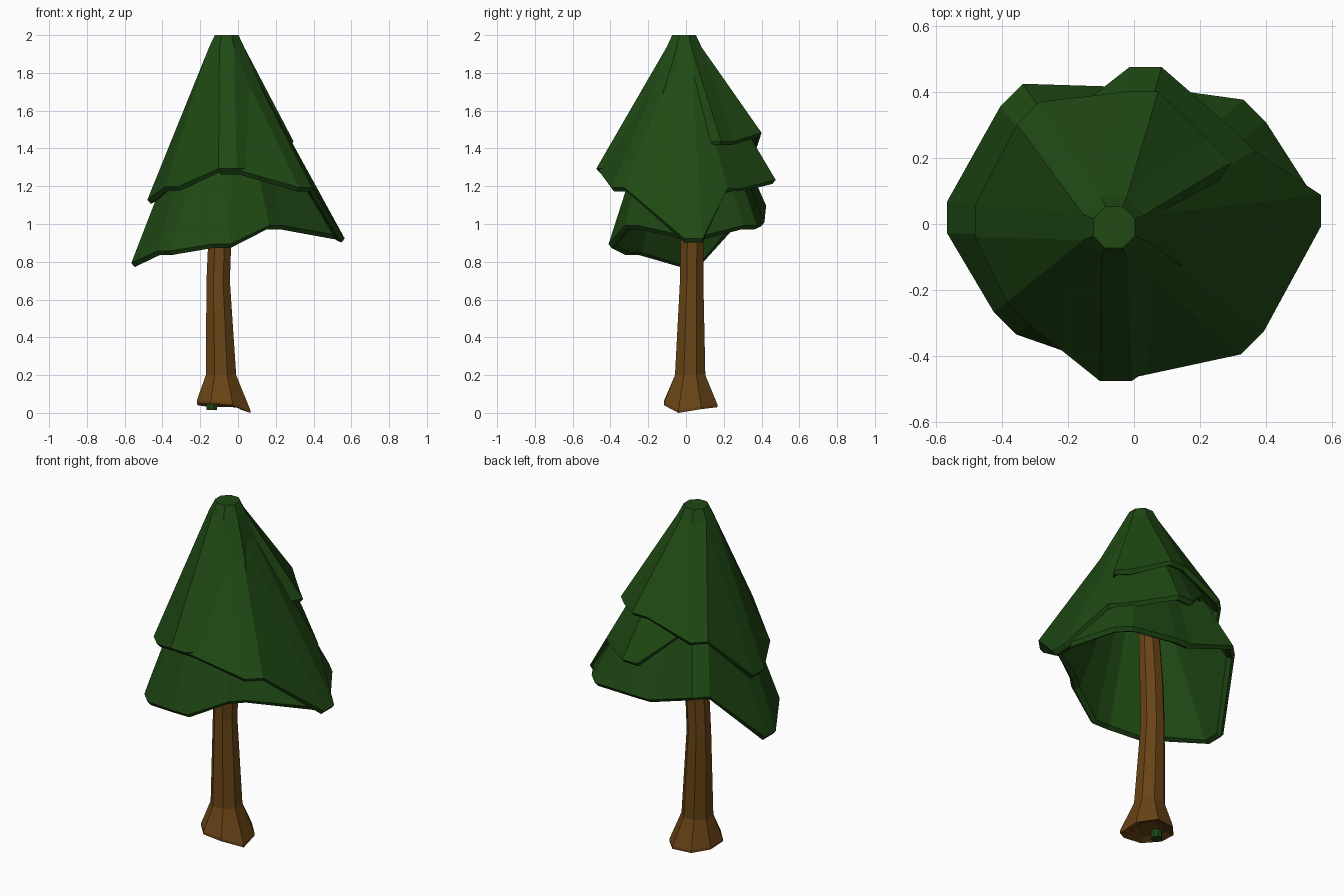
import bpy, bmesh
from math import sin, cos, radians

if "Cube" in bpy.data.objects:
    bpy.data.objects.remove(bpy.data.objects["Cube"])


def material(name, rgb):
    m = bpy.data.materials.new(name)
    m.diffuse_color = (*rgb, 1)
    m.use_nodes = True
    m.node_tree.nodes["Principled BSDF"].inputs["Base Color"].default_value = m.diffuse_color
    return m


GREEN = material("leaf_green", (0.014, 0.067, 0.007))
BROWN = material("bark_brown", (0.14, 0.058, 0.008))


def loft(name, rings, mat, cap_start=True, cap_end=True):
    """Skin a list of equal-length point rings."""
    bm = bmesh.new()
    loops = [[bm.verts.new(p) for p in ring] for ring in rings]
    n = len(loops[0])
    for a, b in zip(loops, loops[1:]):
        for i in range(n):
            j = (i + 1) % n
            bm.faces.new((a[i], a[j], b[j], b[i]))
    if cap_start:
        bm.faces.new(loops[0])
    if cap_end:
        bm.faces.new(loops[-1])
    bmesh.ops.remove_doubles(bm, verts=bm.verts, dist=0.0005)
    bmesh.ops.recalc_face_normals(bm, faces=bm.faces)
    me = bpy.data.meshes.new(name)
    bm.to_mesh(me)
    bm.free()
    me.materials.append(mat)
    ob = bpy.data.objects.new(name, me)
    bpy.context.collection.objects.link(ob)
    return ob


def octagon(cx, cy, r, z, doubled=False):
    """Flat-sided octagon; doubled repeats each corner to match 16-point rims."""
    pts = []
    for k in range(8):
        for off in ((-22.5, 22.5) if doubled else (22.5,)):
            a = radians(45 * k + off)
            pts.append((cx + r * cos(a), cy + r * sin(a), z))
    return pts


def rim(corners, shrink=0.0, dz=0.0, half=0.048):
    """Octagonal rim whose corners are cut off by short flats."""
    pts = []
    for k, (x, y, z) in enumerate(corners):
        c, s = cos(radians(45 * k)), sin(radians(45 * k))
        for h in (-half, half):
            pts.append((x - shrink * c - h * s, y - shrink * s + h * c, z + dz))
    return pts


def skirt(name, top_z, top_r, corners):
    """Hollow tilted cone of foliage with a thick lip."""
    cx, cy = -0.06, -0.01
    rings = [
        octagon(cx, cy, top_r, top_z, True),
        octagon(cx, cy, top_r + 0.033, top_z - 0.065, True),
        rim(corners, 0.0, 0.008),
        rim(corners, 0.018, -0.013),
        rim(corners, 0.045, 0.0),
        octagon(cx, cy, 0.06, top_z - 0.18, True),
    ]
    return loft(name, rings, GREEN)


# Foliage: rim corners, counter-clockwise from +x; short ones stay buried
skirt("upper_foliage", 2.0, 0.068, [
    (0.22, 0.03, 1.43), (0.26, 0.22, 1.43), (0.025, 0.40, 1.475),
    (-0.32, 0.335, 1.38), (-0.48, 0.01, 1.12), (-0.35, -0.27, 1.19),
    (-0.055, -0.475, 1.285), (0.27, -0.27, 1.30)])
skirt("middle_foliage", 1.975, 0.058, [
    (0.565, 0.04, 0.915), (0.33, 0.255, 1.18), (0.035, 0.475, 1.225),
    (-0.24, 0.29, 1.40), (-0.26, 0.0, 1.45), (-0.22, -0.20, 1.42),
    (-0.04, -0.462, 1.275), (0.358, -0.36, 1.185)])
skirt("lower_foliage", 1.96, 0.053, [
    (0.54, 0.04, 0.93), (0.365, 0.342, 0.985), (0.0, 0.415, 1.00),
    (-0.37, 0.39, 1.09), (-0.565, 0.02, 0.785), (-0.39, -0.30, 0.85),
    (-0.09, -0.41, 0.885), (0.20, -0.29, 0.985)])

# Trunk: uneven root flare, then a slightly leaning octagonal stem
flare = [(0.15, 0.02), (0.155, 0.03), (0.14, 0.03), (0.135, 0.04),
         (0.142, 0.05), (0.15, 0.05), (0.15, 0.04), (0.165, 0.0)]


def root_ring(scale, lift):
    return [(-0.087 + r * scale * cos(radians(45 * k + 22.5)),
             0.023 + r * scale * sin(radians(45 * k + 22.5)), z + lift)
            for k, (r, z) in enumerate(flare)]


loft("trunk", [
    octagon(-0.09, 0.02, 0.07, 0.06),
    root_ring(0.7, 0.015),
    root_ring(1.0, 0.0),
    root_ring(1.0, 0.015),
    octagon(-0.09, 0.022, 0.087, 0.20),
    octagon(-0.105, 0.03, 0.067, 0.70),
    octagon(-0.095, 0.033, 0.066, 0.95),
    octagon(-0.08, 0.02, 0.055, 1.40)], BROWN)

# Small green sprig under the trunk
loft("base_sprig", [octagon(-0.14, 0.02, 0.03, 0.015),
                    octagon(-0.14, 0.02, 0.03, 0.06)], GREEN)
